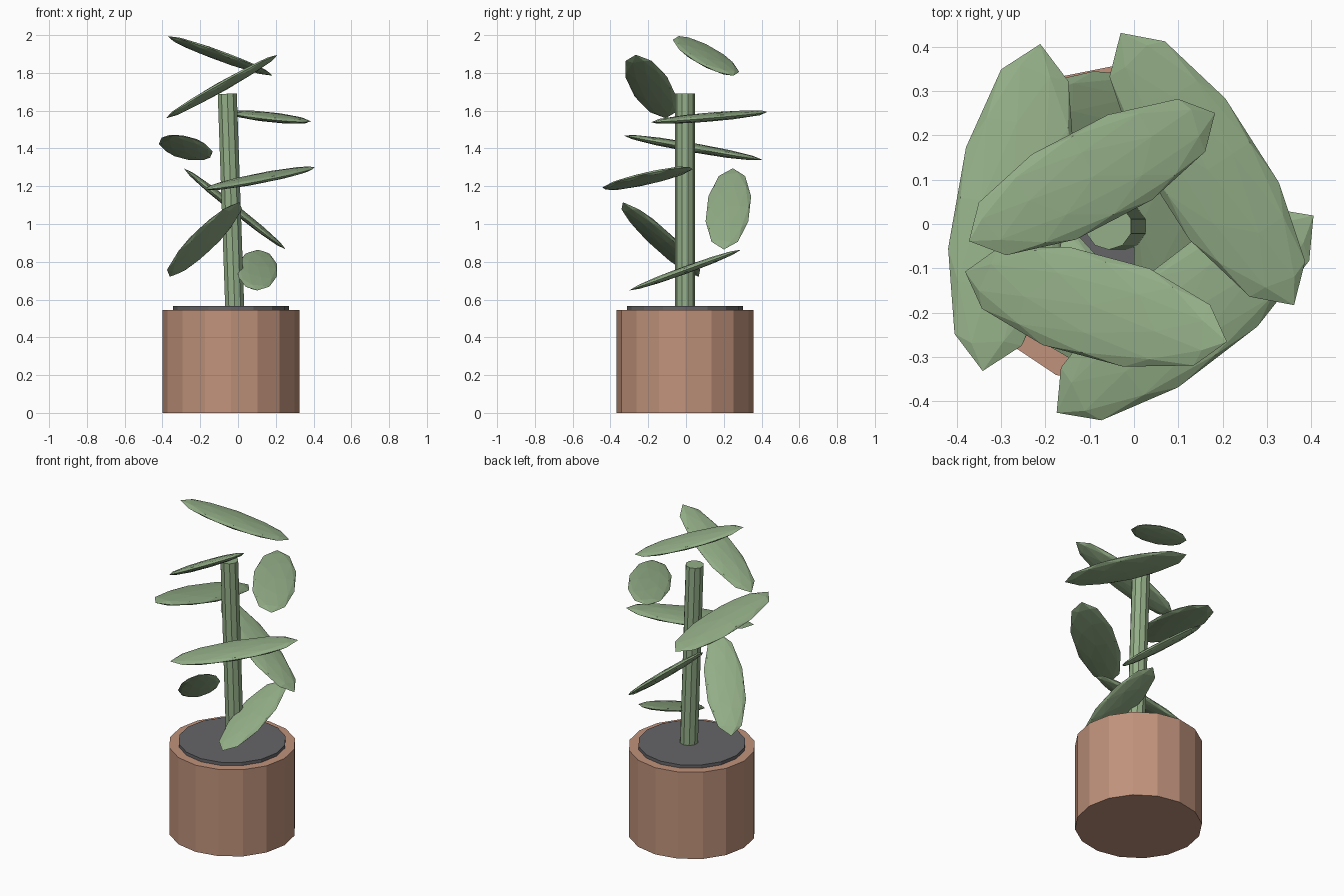
import bpy
from math import radians, sin, cos

if "Cube" in bpy.data.objects:
    bpy.data.objects.remove(bpy.data.objects["Cube"])

CX, CY = -0.037, -0.005   # axis of the pot


def material(name, rgb):
    m = bpy.data.materials.new(name)
    m.diffuse_color = (*rgb, 1)
    m.use_nodes = True
    m.node_tree.nodes["Principled BSDF"].inputs["Base Color"].default_value = m.diffuse_color
    return m


GREEN = material("leaf_green", (0.29, 0.42, 0.24))
CLAY = material("terracotta", (0.53, 0.29, 0.20))
EARTH = material("dark_grey", (0.13, 0.13, 0.14))


def finish(name, mat):
    ob = bpy.context.object
    ob.name = name
    ob.data.materials.append(mat)
    return ob


def cylinder(name, mat, sides, r, z0, z1, tilt=0.0):
    bpy.ops.mesh.primitive_cylinder_add(
        vertices=sides, radius=r, depth=z1 - z0,
        location=(CX, CY, (z0 + z1) / 2), rotation=(0, tilt, 0))
    return finish(name, mat)


# Pot, soil and slightly leaning stem
cylinder("pot", CLAY, 16, 0.363, 0.0, 0.545)
cylinder("soil", EARTH, 16, 0.308, 0.48, 0.565)
cylinder("stem", GREEN, 10, 0.053, 0.55, 1.69, radians(-2))

# Leaves spiral up by the golden angle: (distance from axis, tilt, half length)
leaves = [
    (0.140, 20.0, 0.315),
    (0.190, 36.0, 0.336),
    (0.230, 38.4, 0.346),
    (0.250, 9.3, 0.370),
    (0.243, 9.9, 0.380),
    (0.240, 4.3, 0.365),
    (0.188, 28.8, 0.349),
    (0.125, 18.5, 0.330),
]
for i, (dist, tilt, half) in enumerate(leaves):
    a = radians(-137.5 * i)
    bpy.ops.mesh.primitive_ico_sphere_add(
        subdivisions=2, radius=1,
        location=(CX + dist * cos(a), CY + dist * sin(a), 0.756 + 0.162 * i),
        rotation=(radians(tilt), 0, a))
    leaf = finish(f"leaf_{i + 1}", GREEN)
    leaf.scale = (half * 0.345, half, half * 0.065)
